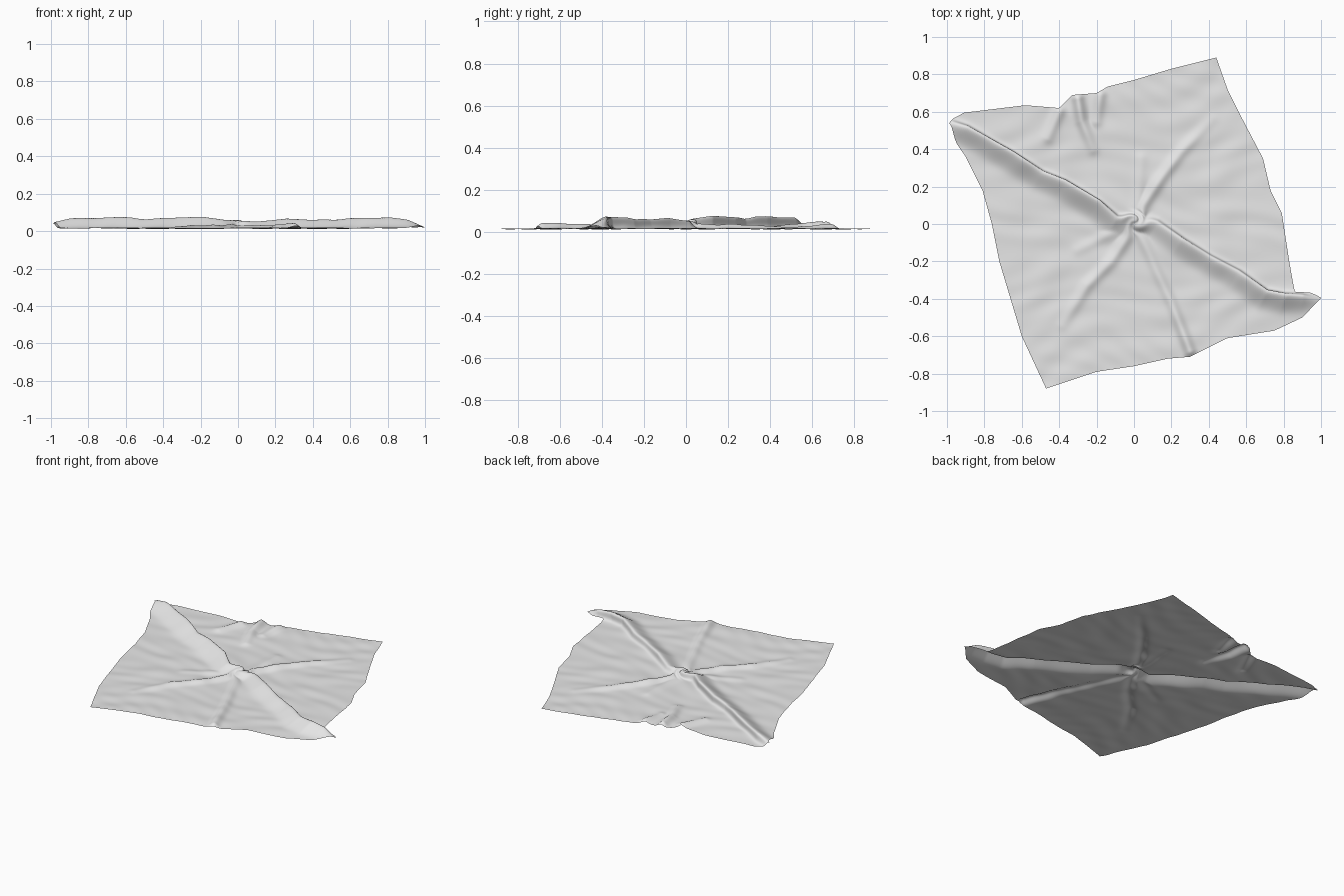
import bpy, bmesh, math
from mathutils import Vector

default = bpy.data.objects.get("Cube")
if default:
    bpy.data.objects.remove(default)

CELLS = 200
BASE = 0.016
LEAN_DIRECTION = Vector((0.5, 0.86))
KNOT_CENTRE = Vector((0.01, 0.01))

# Outline of the cloth, one wavy edge per side
back_edge = [(-1, .52), (-.97, .56), (-.91, .595), (-.58, .635), (-.4, .62), (-.33, .69),
             (-.2, .7), (-.14, .735), (0, .77), (.2, .83), (.44, .89)]
front_edge = [(-.47, -.88), (-.2, -.79), (0, -.76), (.18, -.72), (.3, -.71),
              (.5, -.61), (.75, -.57), (.9, -.5), (1, -.4)]
left_edge = [(-.47, -.88), (-.6, -.6), (-.66, -.4), (-.72, -.2), (-.76, 0),
             (-.81, .18), (-.9, .36), (-.95, .43), (-1, .52)]
right_edge = [(1, -.4), (.94, -.37), (.86, -.37), (.83, -.2), (.79, .06),
              (.73, .18), (.69, .35), (.58, .56), (.5, .72), (.44, .89)]

# Two tall diagonal folds that lean over: x, y, height
tall_folds = [
    [(0, 0, .03), (-.1, .02, .045), (-.2, .1, .06), (-.38, .21, .055), (-.5, .26, .05),
     (-.66, .36, .058), (-.9, .5, .05), (-.97, .53, .035)],
    [(.02, .04, .03), (.12, 0, .035), (.25, -.1, .05), (.4, -.19, .045), (.55, -.27, .048),
     (.7, -.38, .055), (.8, -.4, .058), (.9, -.4, .045), (1, -.4, .01)],
]
# Soft creases running out from the knot and in from the rim
soft_creases = [
    [(.03, .07, .02), (.15, .25, .018), (.25, .38, .014), (.42, .56, .004)],
    [(0, -.02, .02), (-.12, -.2, .014), (-.25, -.33, .014), (-.38, -.54, .005)],
    [(.03, -.05, .012), (.12, -.25, .016), (.2, -.42, .018), (.3, -.68, .028)],
    [(-.02, 0, .012), (-.3, -.14, .005)],
    [(.02, .06, .01), (.04, .35, .005)],
    [(-.3, .67, .034), (-.28, .55, .026), (-.22, .4, .01)],
    [(-.18, .69, .02), (-.2, .55, .012)],
    [(-.4, .6, .02), (-.46, .46, .01)],
]


def edge_points(points, count):
    """Spread points evenly along a polyline."""
    points = [Vector(p) for p in points]
    lengths = [(b - a).length for a, b in zip(points, points[1:])]
    step = sum(lengths) / count
    result = []
    for i in range(count + 1):
        remaining, segment = i * step, 0
        while segment < len(lengths) - 1 and remaining > lengths[segment]:
            remaining -= lengths[segment]
            segment += 1
        a, b = points[segment], points[segment + 1]
        result.append(a.lerp(b, min(1, remaining / lengths[segment])))
    return result


def prepare(path):
    """Turn a fold path into segments with start, direction and heights."""
    segments = []
    for a, b in zip(path, path[1:]):
        start = Vector(a[:2])
        along = Vector(b[:2]) - start
        segments.append((start, along, along.length_squared, a[2], b[2]))
    return segments


def fold_height(point, segments, width):
    """Height of a rounded fold at a point, following the nearest segment."""
    nearest, crest = math.inf, 0
    for start, along, squared, low, high in segments:
        offset = point - start
        t = max(0, min(1, offset.dot(along) / squared))
        distance = (offset - along * t).length_squared
        if distance < nearest:
            nearest, crest = distance, low + (high - low) * t
    return crest * math.exp(-nearest / width ** 2)


def wrinkles(point):
    """Small irregular ripples over the flat areas."""
    x, y = point
    broad = math.sin(9 * x + 4 * math.sin(5 * y)) * math.sin(17 * y - 6 * x + 2 * math.sin(7 * x))
    fine = math.sin(13 * x + 3 * math.sin(8 * y)) * math.sin(37 * y + 9 * x + 3 * math.sin(6 * x))
    return 0.003 * broad + 0.0015 * fine


back = edge_points(back_edge, CELLS)
front = edge_points(front_edge, CELLS)
left = edge_points(left_edge, CELLS)
right = edge_points(right_edge, CELLS)


def cloth_point(i, j):
    """Blend the four edges into a point inside the outline."""
    u, v = i / CELLS, j / CELLS
    sides = left[j].lerp(right[j], u) + front[i].lerp(back[i], v)
    corners = front[0].lerp(front[-1], u).lerp(back[0].lerp(back[-1], u), v)
    return sides - corners


tall = [prepare(path) for path in tall_folds]
soft = [prepare(path) for path in soft_creases]

# Cloth sheet
bm = bmesh.new()
bmesh.ops.create_grid(bm, x_segments=CELLS, y_segments=CELLS, size=1)
for vert in bm.verts:
    i = round((vert.co.x + 1) / 2 * CELLS)
    j = round((vert.co.y + 1) / 2 * CELLS)
    point = cloth_point(i, j)

    # Folds and ripples
    height = max(fold_height(point + LEAN_DIRECTION * 0.022, path, 0.038) for path in tall)
    crease = max(fold_height(point, path, 0.03) for path in soft)
    z = BASE + max(height, crease) + wrinkles(point)
    point += LEAN_DIRECTION * height * 0.8

    # Twisted knot in the middle
    offset = point - KNOT_CENTRE
    near = math.exp(-offset.length_squared / 0.045 ** 2)
    turn = -2.2 * near
    x = offset.x * math.cos(turn) - offset.y * math.sin(turn)
    y = offset.x * math.sin(turn) + offset.y * math.cos(turn)
    z += 0.012 * near
    vert.co = (max(-1, min(1, KNOT_CENTRE.x + x)), KNOT_CENTRE.y + y, z)
for face in bm.faces:
    face.smooth = True

mesh = bpy.data.meshes.new("twisted_cloth")
bm.to_mesh(mesh)
bm.free()
cloth = bpy.data.objects.new("twisted_cloth", mesh)
bpy.context.collection.objects.link(cloth)

# Plain pale grey fabric
fabric = bpy.data.materials.new("pale_grey_fabric")
fabric.use_nodes = True
colour = (0.8, 0.8, 0.8, 1)
fabric.diffuse_color = colour
fabric.node_tree.nodes["Principled BSDF"].inputs["Base Color"].default_value = colour
mesh.materials.append(fabric)
